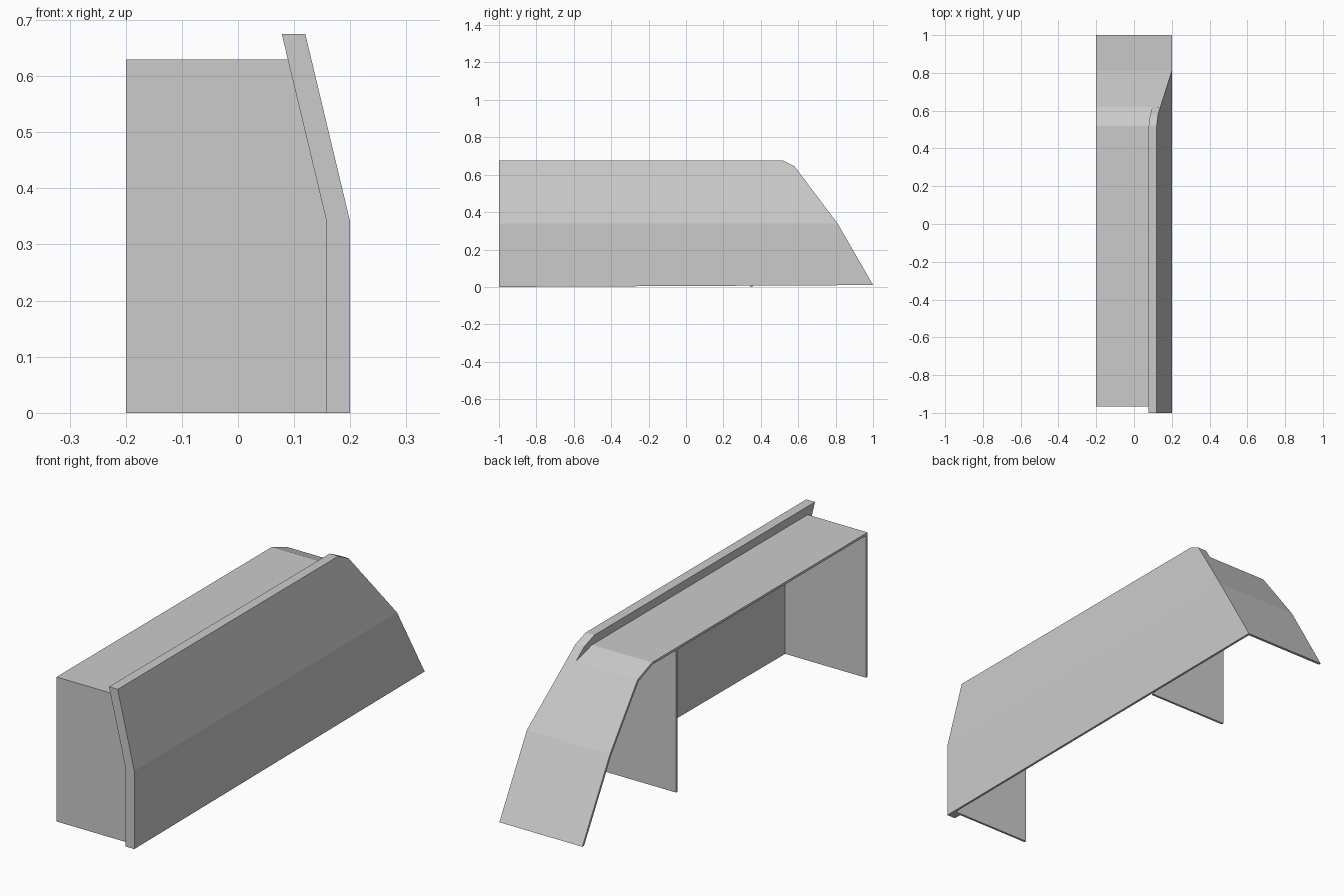
import bpy, bmesh

if "Cube" in bpy.data.objects:
    bpy.data.objects.remove(bpy.data.objects["Cube"])

grey = bpy.data.materials.new("plain grey")
grey.diffuse_color = (0.6, 0.6, 0.6, 1)
grey.use_nodes = True
grey.node_tree.nodes["Principled BSDF"].inputs["Base Color"].default_value = grey.diffuse_color

BEND = 0.34   # height where the front panel starts leaning back
T = 0.01      # sheet thickness


def front_x(z):
    return 0.2 - max(0.0, z - BEND) * 0.08 / 0.335


def part(name, outline, near, far):
    """Extrude a (y, z) outline in x between the near(z) and far(z) surfaces."""
    bm = bmesh.new()
    bm.faces.new([bm.verts.new((0, y, z)) for y, z in outline])
    bmesh.ops.bisect_plane(bm, geom=bm.verts[:] + bm.edges[:] + bm.faces[:], dist=1e-5,
                           plane_co=(0, 0, BEND), plane_no=(0, 0, 1))
    first = set(bm.verts)
    bmesh.ops.extrude_face_region(bm, geom=bm.faces[:], use_keep_orig=True)
    for v in bm.verts:
        v.co.x = near(v.co.z) if v in first else far(v.co.z)
    # drop internal walls along the bend
    inner = [f for f in bm.faces if all(abs(v.co.z - BEND) < 1e-5 for v in f.verts)]
    bmesh.ops.delete(bm, geom=inner, context='FACES_ONLY')
    bmesh.ops.recalc_face_normals(bm, faces=bm.faces[:])
    me = bpy.data.meshes.new(name)
    bm.to_mesh(me)
    bm.free()
    me.materials.append(grey)
    ob = bpy.data.objects.new(name, me)
    bpy.context.collection.objects.link(ob)
    return ob


def skin_back(z):
    return front_x(z) - T


def rim_back(z):
    return front_x(z) - 0.042


def back(z):
    return -0.2


# Thin bent front panel
part("front_panel",
     [(-1, 0), (1, 0.01), (0.96, 0.08), (0.81, 0.34), (0.58, 0.645), (0.52, 0.675), (-1, 0.675)],
     front_x, skin_back)

# Thicker rim along the top and the square end
part("panel_rim",
     [(-1, 0), (-0.965, 0), (-0.965, 0.622), (0.52, 0.622), (0.61, 0.585), (0.62, 0.592),
      (0.58, 0.645), (0.52, 0.675), (-1, 0.675)],
     skin_back, rim_back)

# Shelf that folds down into the sloping end
part("shelf_and_slope",
     [(-0.965, 0.63), (0.52, 0.63), (0.62, 0.592), (0.81, 0.34), (0.96, 0.08), (1, 0.01),
      (0.988, 0.01), (0.949, 0.076), (0.8, 0.335), (0.613, 0.583), (0.518, 0.62), (-0.965, 0.62)],
     skin_back, back)

# Upright supports
for name, y in (("end_support", -0.965), ("middle_support", 0.345)):
    part(name, [(y, 0), (y + T, 0), (y + T, 0.62), (y, 0.62)], skin_back, back)
